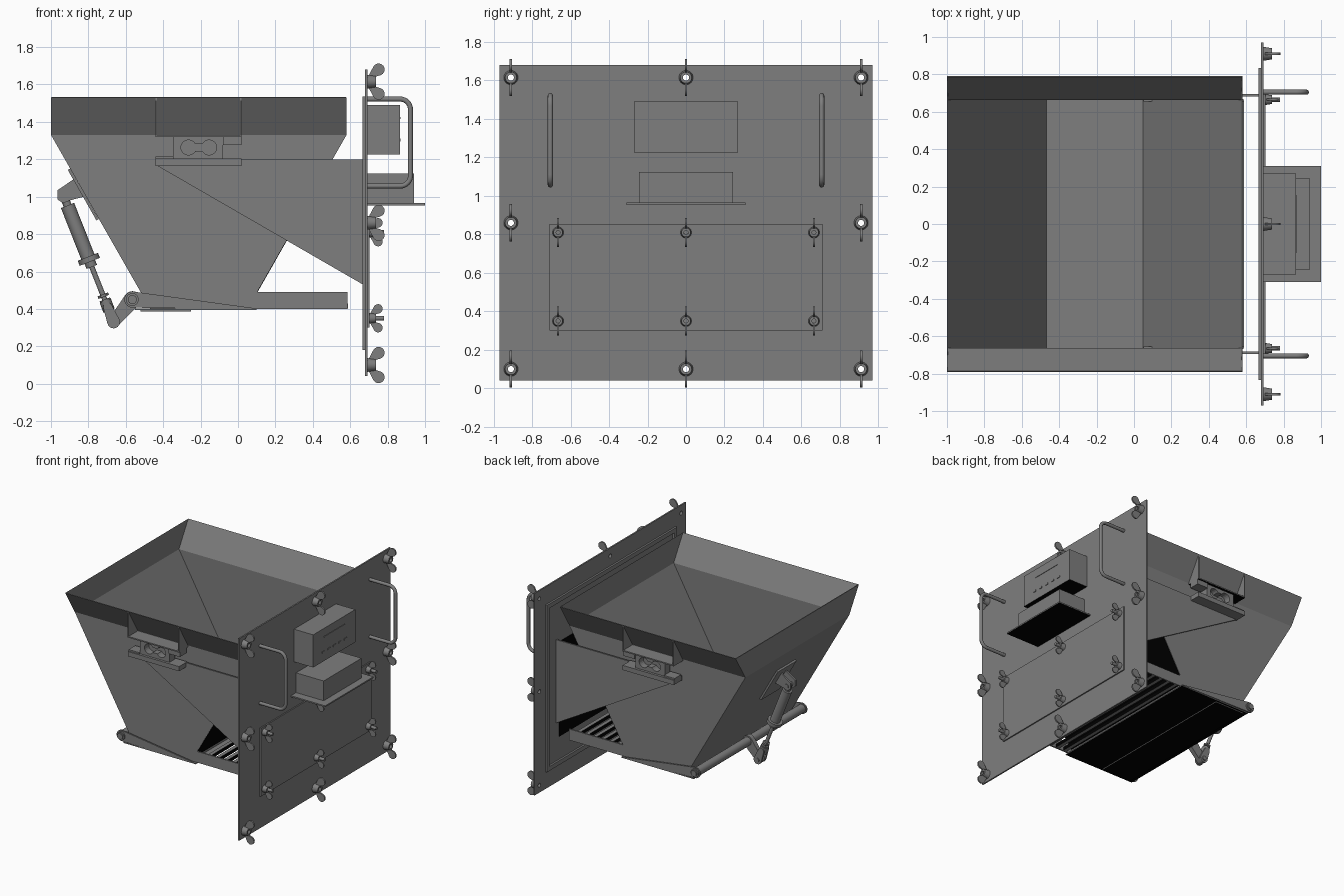
import bpy, bmesh, math
from mathutils import Vector, Matrix

if "Cube" in bpy.data.objects:
    bpy.data.objects.remove(bpy.data.objects["Cube"])

grey = bpy.data.materials.new("steel_grey")
grey.diffuse_color = (0.21, 0.21, 0.21, 1)
grey.use_nodes = True
grey.node_tree.nodes["Principled BSDF"].inputs["Base Color"].default_value = grey.diffuse_color
black = bpy.data.materials.new("black")
black.diffuse_color = (0, 0, 0, 1)
black.use_nodes = True
black.node_tree.nodes["Principled BSDF"].inputs["Base Color"].default_value = black.diffuse_color


def finish(name, bm, mirror=False):
    bmesh.ops.recalc_face_normals(bm, faces=bm.faces)
    me = bpy.data.meshes.new(name)
    bm.to_mesh(me)
    bm.free()
    me.materials.append(grey)
    ob = bpy.data.objects.new(name, me)
    bpy.context.collection.objects.link(ob)
    if mirror:
        add_mirror(ob)
    return ob


def add_mirror(ob):
    m = ob.modifiers.new("mirror", 'MIRROR')
    m.use_axis = (False, True, False)


def blacken(ob, rule=lambda n: n.z < -.7):
    """Black on the faces whose normal meets the rule (undersides by default)."""
    ob.data.materials.append(black)
    for f in ob.data.polygons:
        if rule(f.normal):
            f.material_index = 1


def add_prism(bm, pts, lo, hi, axis='y'):
    """Extrude an outline: (x,z) along y, or (y,z) along x."""
    place = (lambda p, d: (p[0], d, p[1])) if axis == 'y' else (lambda p, d: (d, p[0], p[1]))
    a = [bm.verts.new(place(p, lo)) for p in pts]
    b = [bm.verts.new(place(p, hi)) for p in pts]
    bm.faces.new(a)
    bm.faces.new(b[::-1])
    for i in range(len(pts)):
        j = (i + 1) % len(pts)
        bm.faces.new((a[i], b[i], b[j], a[j]))


def prism(name, pts, lo, hi, axis='y', mirror=False):
    bm = bmesh.new()
    add_prism(bm, pts, lo, hi, axis)
    return finish(name, bm, mirror)


def box(name, x0, x1, y0, y1, z0, z1, mirror=False):
    return prism(name, [(x0, z0), (x1, z0), (x1, z1), (x0, z1)], y0, y1, mirror=mirror)


def capsule(p, q, r1, r2, n=10):
    """Outline around two circles."""
    a = math.atan2(q[1] - p[1], q[0] - p[0])
    off = math.acos((r1 - r2) / math.dist(p, q))
    arc = lambda c, r, s, e: [(c[0] + r * math.cos(s + (e - s) * i / n),
                               c[1] + r * math.sin(s + (e - s) * i / n)) for i in range(n + 1)]
    return arc(p, r1, a + off, a + 2 * math.pi - off) + arc(q, r2, a - off, a + off)


def add_rod(bm, p, q, r, seg=24):
    p, q = Vector(p), Vector(q)
    rot = (q - p).to_track_quat('Z', 'Y').to_matrix().to_4x4()
    bmesh.ops.create_cone(bm, cap_ends=True, segments=seg, radius1=r, radius2=r,
                          depth=(q - p).length, matrix=Matrix.Translation((p + q) / 2) @ rot)


def rod(name, p, q, r, seg=24, mirror=False):
    bm = bmesh.new()
    add_rod(bm, p, q, r, seg)
    return finish(name, bm, mirror)


def cut(ob, cutter):
    cutter.hide_render = cutter.hide_viewport = True
    m = ob.modifiers.new("cut", 'BOOLEAN')
    m.solver = 'EXACT'
    m.object = cutter


# Hopper shell: flared rim, sloped ends, straight sides
bm = bmesh.new()
rings = []
for x0, x1, y, z in ((-1, .58, .79, 1.53), (-1, .58, .667, 1.33), (-.47, .05, .667, .402)):
    rings.append([bm.verts.new(c) for c in ((x0, -y, z), (x1, -y, z), (x1, y, z), (x0, y, z))])
for a, b in zip(rings, rings[1:]):
    for i in range(4):
        j = (i + 1) % 4
        bm.faces.new((a[i], a[j], b[j], b[i]))
hopper = finish("hopper", bm)
hopper.modifiers.new("thickness", 'SOLIDIFY').thickness = .006
# Black sheet under the discharge slope
blacken(prism("slope_sheet", [(.5, 1.19), (.07, .437), (.074, .437), (.504, 1.19)], -.664, .664),
        lambda n: True)

# Rim brackets with weighing blocks
for x in (-.44, .012):
    prism("rim_gusset", [(-.788, 1.528), (-.788, 1.325), (-.667, 1.325)], x, x + .008, 'x', True)
blacken(box("bracket_plate", -.44, .02, -.788, -.667, 1.318, 1.328, True))
box("bracket_upper_spacer", -.08, .02, -.775, -.69, 1.277, 1.318, True)
box("bracket_lower_spacer", -.44, -.345, -.775, -.69, 1.2, 1.215, True)
cell = box("weighing_block", -.345, -.08, -.765, -.695, 1.2, 1.318, True)
for o in (capsule((-.255, 1.263), (-.165, 1.263), .02, .0201),
          capsule((-.265, 1.263), (-.264, 1.263), .04, .04),
          capsule((-.155, 1.263), (-.154, 1.263), .04, .04)):
    cut(cell, prism("block_cutter", o, -.8, -.71))
cell.modifiers.move(0, len(cell.modifiers) - 1)
box("support_ledge", -.44, .02, -.785, -.68, 1.165, 1.203, True)

# Triangular side arms carrying the hopper from the door
prism("side_arm", [(-.44, 1.2), (.68, 1.2), (.68, .525), (.66, .535), (-.44, 1.17)],
      -.695, -.683, mirror=True)

# Outlet tray with cross bars
box("tray_rail", .05, .585, -.667, -.655, .4, .49, True)
for i in range(7):
    x = .12 + i * .073
    blacken(box("tray_bar", x, x + .03, -.66, .66, .402, .43), lambda n: abs(n.z) < .7)

# Swinging bottom gate, shaft and lever
prism("gate_side", capsule((-.565, .45), (.095, .4), .043, .003), -.69, -.678, mirror=True)
blacken(box("gate_plate", -.55, .1, -.685, .685, .393, .401))
blacken(box("gate_lip", -.52, -.25, -.67, .67, .386, .393))
rod("gate_shaft", (-.565, -.7, .45), (-.565, .7, .45), .034)
rod("shaft_cap", (-.565, -.71, .45), (-.565, -.69, .45), .024, mirror=True)
prism("gate_lever", capsule((-.565, .45), (-.665, .33), .045, .03), -.018, .018)

# Actuator cylinder on the sloped left wall
prism("actuator_mount", [(-.897, 1.15), (-.744, .88), (-.757, .873), (-.91, 1.143)], -.12, .12)
prism("mount_lug", [(-.876, 1.095), (-.965, 1.035), (-.965, .985), (-.935, .965), (-.9, .98), (-.824, 1.0)],
      .022, .037, mirror=True)
top, low = Vector((-.93, 0, 1.0)), Vector((-.665, 0, .33))
at = lambda t: top.lerp(low, t)
for name, t0, t1, r, seg in (("cylinder_body", .07, .49, .038, 24), ("cylinder_neck", 0, .08, .022, 16),
                             ("cylinder_collar", .48, .52, .058, 24), ("cylinder_gland", .51, .56, .03, 16),
                             ("piston_rod", .5, .88, .014, 16), ("rod_nut", .78, .8, .03, 6),
                             ("rod_nut", .82, .85, .03, 6)):
    rod(name, at(t0), at(t1), r, seg)
prism("rod_fork", capsule((at(.88).x, at(.88).z), (low.x, low.z), .024, .034), .02, .034, mirror=True)
rod("fork_bridge", at(.83), at(.91), .032, 16)
for p in (top, low):
    rod("pivot_pin", p - Vector((0, .042, 0)), p + Vector((0, .042, 0)), .018, 16)

# Door plate with open bolt holes
door = box("door_plate", .68, .692, -.97, .97, .04, 1.68)
big = [(y, z) for y in (-.91, 0, .91) for z in (.10, .86, 1.615) if not (y == 0 and z == .86)]
bm = bmesh.new()
for y, z in big:
    add_rod(bm, (.6, y, z), (.75, y, z), .016, 16)
cut(door, finish("bolt_hole_cutter", bm))

# Sealing frame and black panel on the back of the door
for z in (.18, 1.5):
    box("seal_rail", .665, .681, -.835, .835, z, z + .035)
box("seal_post", .665, .681, -.835, -.8, .2, 1.51, True)
blacken(box("back_panel", .676, .681, -.66, .66, .4, 1.17), lambda n: True)

# Hatch, control boxes and shelf
box("hatch_plate", .691, .702, -.71, .71, .30, .855)
blacken(box("control_box", .691, .865, -.27, .27, 1.225, 1.49))
box("display_strip", .864, .869, -.13, .13, 1.415, 1.425)
for i in range(5):
    y = -.14 + i * .07
    box("control_key", .864, .87, y - .015, y + .015, 1.295, 1.31)
box("lower_box", .691, .94, -.243, .243, .963, 1.125)
blacken(box("shelf", .691, 1.0, -.31, .31, .954, .965))

# Wing nut: hollow hub and two thin teardrop wings
bm = bmesh.new()
prof = [(.016, 0), (.037, 0), (.03, .045), (.016, .045)]
n = 24
loops = [[bm.verts.new((x, r * math.cos(2 * math.pi * k / n), r * math.sin(2 * math.pi * k / n)))
          for r, x in prof] for k in range(n)]
for k in range(n):
    a, b = loops[k], loops[(k + 1) % n]
    for i in range(4):
        j = (i + 1) % 4
        bm.faces.new((a[i], a[j], b[j], b[i]))
for s in (1, -1):
    add_prism(bm, capsule((.022, s * .034), (.06, s * .065), .013, .032), -.006, .006)
nut = finish("wing_nut", bm)
nut_mesh = nut.data
bpy.data.objects.remove(nut)


def place_nut(name, x, y, z, size):
    ob = bpy.data.objects.new(name, nut_mesh)
    bpy.context.collection.objects.link(ob)
    ob.location = (x, y, z)
    ob.scale = (size,) * 3


for y, z in big:
    place_nut("door_wing_nut", .692, y, z, 1)
for y in (-.665, 0, .665):
    for z in (.35, .81):
        place_nut("hatch_wing_nut", .702, y, z, .78)
        rod("hatch_stud", (.7, y, z), (.78, y, z), .0125, 16)

# Bent tube handles
cu = bpy.data.curves.new("door_handle", 'CURVE')
cu.dimensions = '3D'
cu.bevel_depth = .0135
cu.use_fill_caps = True
path = [(.69, 1.522)]
for cz, start in ((1.467, 90), (1.112, 0)):
    for i in range(9):
        a = math.radians(start - i * 90 / 8)
        path.append((.867 + .055 * math.cos(a), cz + .055 * math.sin(a)))
path.append((.69, 1.057))
sp = cu.splines.new('POLY')
sp.points.add(len(path) - 1)
for pt, (x, z) in zip(sp.points, path):
    pt.co = (x, -.705, z, 1)
cu.materials.append(grey)
handle = bpy.data.objects.new("door_handle", cu)
bpy.context.collection.objects.link(handle)
add_mirror(handle)

# Smooth round parts, keep edges sharp; the hopper stays flat
for ob in bpy.context.scene.objects:
    if ob.type == 'MESH' and not ob.hide_render and ob is not hopper:
        ob.select_set(True)
        bpy.context.view_layer.objects.active = ob
bpy.ops.object.shade_smooth_by_angle(angle=math.radians(30))
